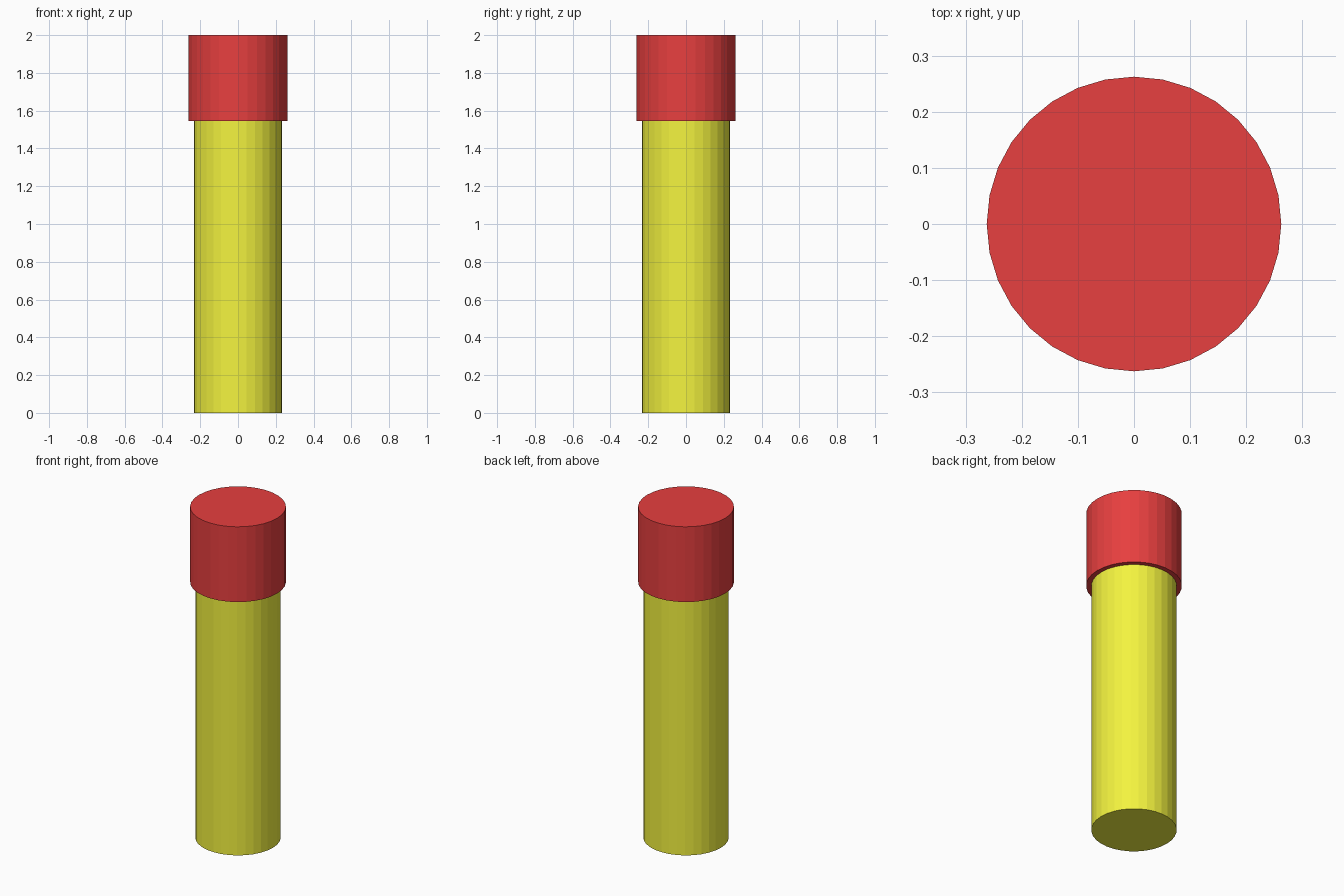
import bpy

if "Cube" in bpy.data.objects:
    bpy.data.objects.remove(bpy.data.objects["Cube"])


def cylinder(name, radius, z0, z1, color):
    bpy.ops.mesh.primitive_cylinder_add(
        vertices=32, radius=radius, depth=z1 - z0, location=(0, 0, (z0 + z1) / 2))
    obj = bpy.context.object
    obj.name = name
    mat = bpy.data.materials.new(name + "_color")
    mat.diffuse_color = color
    mat.use_nodes = True
    mat.node_tree.nodes["Principled BSDF"].inputs["Base Color"].default_value = mat.diffuse_color
    obj.data.materials.append(mat)
    return obj


# Yellow tube body, reaching up to the cap
cylinder("body", 0.234, 0.0, 1.545, (0.9, 0.9, 0.05, 1))

# Slightly wider red cap
cylinder("cap", 0.2625, 1.545, 2.0, (0.8, 0.05, 0.05, 1))
